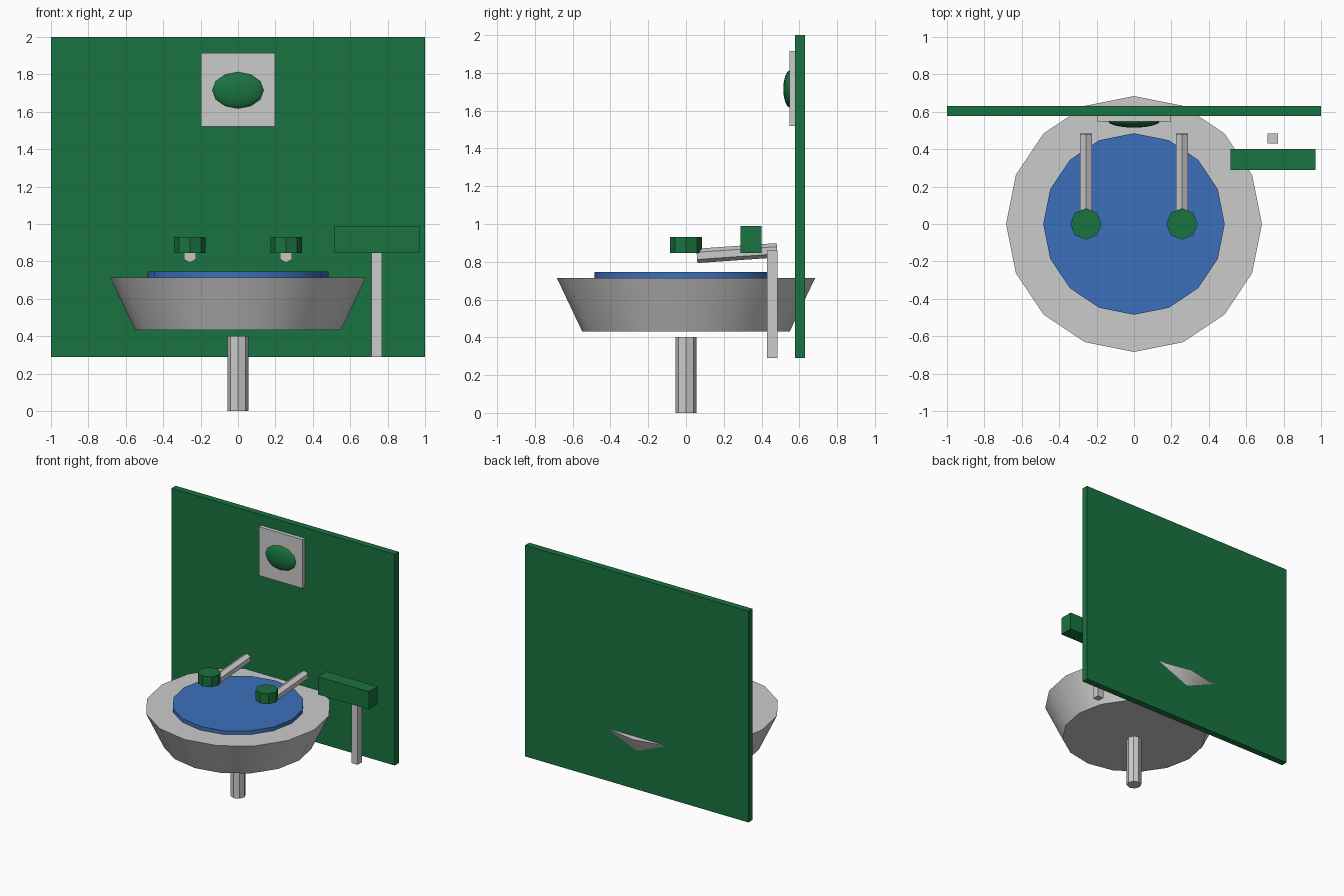
import bpy, math
from mathutils import Matrix

if "Cube" in bpy.data.objects:
    bpy.data.objects.remove(bpy.data.objects["Cube"])


def material(name, rgb):
    m = bpy.data.materials.new(name)
    m.diffuse_color = (*rgb, 1)
    m.use_nodes = True
    m.node_tree.nodes["Principled BSDF"].inputs["Base Color"].default_value = m.diffuse_color
    return m


GREEN = material("green", (0.01, 0.17, 0.05))
BLUE = material("blue", (0.045, 0.16, 0.5))


def finish(name, mat=None, smooth=False):
    ob = bpy.context.object
    ob.name = name
    if mat:
        ob.data.materials.append(mat)
    if smooth:
        bpy.ops.object.shade_smooth_by_angle(angle=math.radians(30))
    return ob


def box(name, x, y, z, mat=None):
    centre = [(a + b) / 2 for a, b in (x, y, z)]
    bpy.ops.mesh.primitive_cube_add(size=1, location=centre)
    ob = finish(name, mat)
    ob.scale = [b - a for a, b in (x, y, z)]
    return ob


def drum(name, sides, r_bottom, r_top, z0, z1, x=0, mat=None, smooth=False):
    bpy.ops.mesh.primitive_cone_add(vertices=sides, radius1=r_bottom, radius2=r_top,
                                    depth=z1 - z0, location=(x, 0, (z0 + z1) / 2))
    return finish(name, mat, smooth)


# back wall and button plate
box("wall", (-1, 1), (0.577, 0.63), (0.29, 2.0), GREEN)
box("button_plate", (-0.197, 0.197), (0.547, 0.58), (1.52, 1.915))

# oval button, poles facing front and back
bpy.ops.mesh.primitive_uv_sphere_add(segments=12, ring_count=8, radius=1)
button = finish("button", GREEN, True)
button.data.transform(Matrix.Rotation(math.pi / 2, 4, 'X'))
button.scale = (0.141, 0.037, 0.1)
button.location = (0, 0.552, 1.715)

# basin, water and drain pipe
drum("basin", 16, 0.55, 0.684, 0.432, 0.715, smooth=True)
drum("water", 16, 0.485, 0.485, 0.69, 0.745, mat=BLUE, smooth=True)
drum("drain_pipe", 8, 0.056, 0.056, 0, 0.402)

# taps: slightly sloped hexagonal spout with an octagonal knob
for side, x in (("left", -0.257), ("right", 0.257)):
    drum(side + "_knob", 8, 0.084, 0.084, 0.846, 0.93, x, GREEN)
    bpy.ops.mesh.primitive_cylinder_add(vertices=6, radius=0.038, depth=0.426)
    spout = finish(side + "_spout")
    spout.location = (x, 0.27, 0.846)
    spout.rotation_euler = (-math.pi / 2 + math.radians(4), 0, 0)

# towel holder on its post
box("towel_block", (0.515, 0.97), (0.288, 0.4), (0.846, 0.99), GREEN)
box("towel_post", (0.715, 0.77), (0.43, 0.485), (0.29, 0.86))
